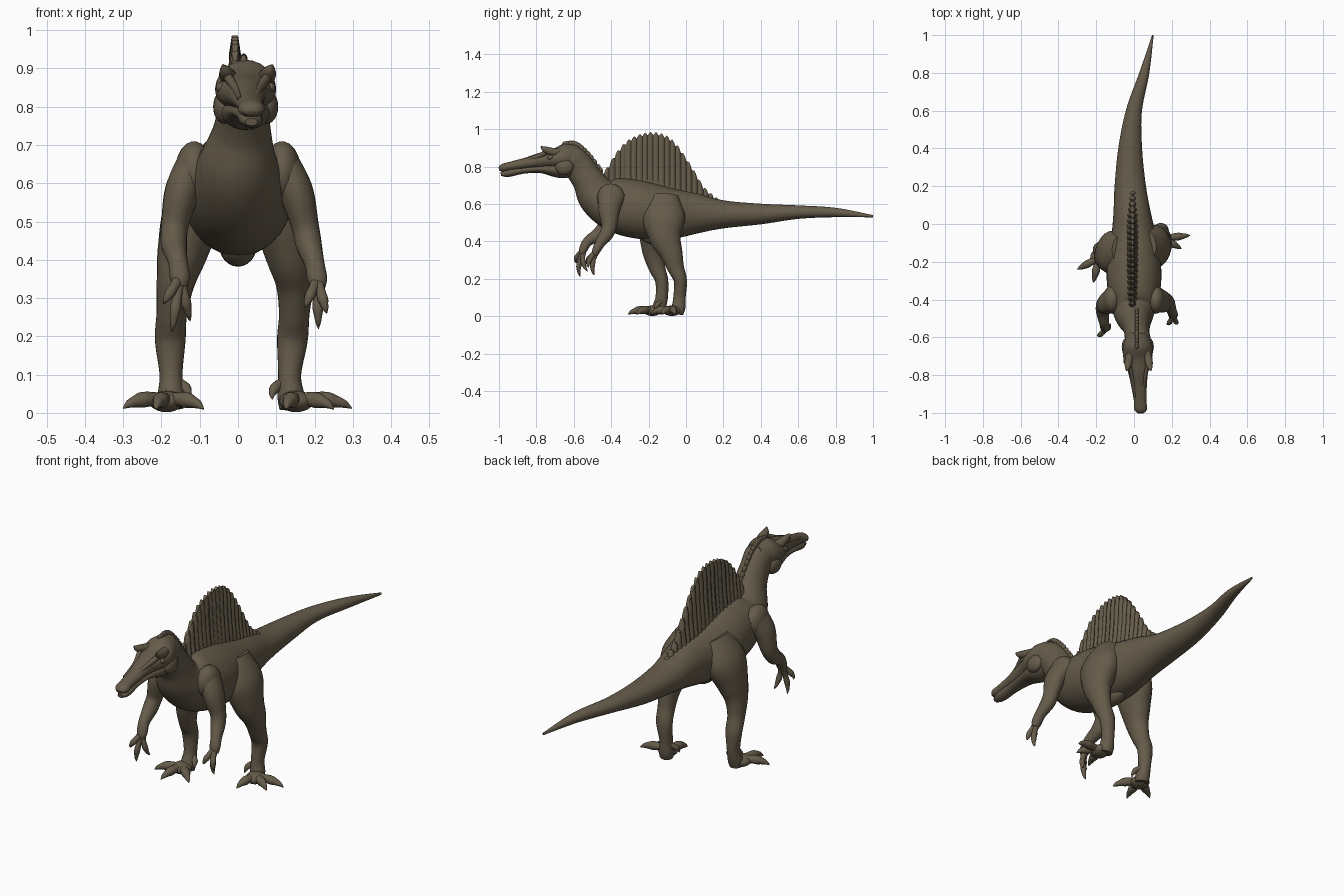
import bpy, bmesh, math
from mathutils import Vector

cube = bpy.data.objects.get("Cube")
if cube:
    bpy.data.objects.remove(cube, do_unlink=True)

hide = bpy.data.materials.new("brown_hide")
hide.use_nodes = True
colour = (0.13, 0.105, 0.068, 1)
hide.diffuse_color = colour
bsdf = next(n for n in hide.node_tree.nodes if n.type == 'BSDF_PRINCIPLED')
bsdf.inputs["Base Color"].default_value = colour
bsdf.inputs["Roughness"].default_value = 0.8


def finish(bm, name, angle=60):
    bmesh.ops.recalc_face_normals(bm, faces=bm.faces)
    mesh = bpy.data.meshes.new(name)
    bm.to_mesh(mesh)
    bm.free()
    mesh.materials.append(hide)
    obj = bpy.data.objects.new(name, mesh)
    bpy.context.collection.objects.link(obj)
    bpy.ops.object.select_all(action='DESELECT')
    obj.select_set(True)
    bpy.context.view_layer.objects.active = obj
    bpy.ops.object.shade_smooth_by_angle(angle=math.radians(angle))
    return obj


def spline(points, steps):
    """Smooth curve through points of any dimension."""
    pts = [points[0]] + list(points) + [points[-1]]
    out = []
    for a, b, c, d in zip(pts, pts[1:], pts[2:], pts[3:]):
        for s in range(steps):
            t = s / steps
            out.append([0.5 * (2 * q + (r - p) * t + (2 * p - 5 * q + 4 * r - u) * t * t
                               + (3 * q - p - 3 * r + u) * t ** 3)
                        for p, q, r, u in zip(a, b, c, d)])
    return out + [list(points[-1])]


def tube(name, stations, sides=24, steps=6):
    """Loft ellipses; a station is x, y, z, half width, half depth."""
    bm = bmesh.new()
    path = spline(stations, steps)
    rings = []
    for i, st in enumerate(path):
        ahead = Vector(path[min(i + 1, len(path) - 1)][:3])
        behind = Vector(path[max(i - 1, 0)][:3])
        t = (ahead - behind).normalized()
        side = (Vector((1, 0, 0)) - t * t.x).normalized()
        up = side.cross(t)
        rw, rh = max(st[3], 0.001), max(st[4], 0.001)
        rings.append([bm.verts.new(Vector(st[:3])
                      + side * rw * math.cos(k * math.tau / sides)
                      + up * rh * math.sin(k * math.tau / sides)) for k in range(sides)])
    for a, b in zip(rings, rings[1:]):
        for k in range(sides):
            n = (k + 1) % sides
            bm.faces.new((a[k], a[n], b[n], b[k]))
    bm.faces.new(rings[0])
    bm.faces.new(rings[-1])
    return finish(bm, name)


def blob(name, centre, radii, tilt=0):
    bm = bmesh.new()
    bmesh.ops.create_uvsphere(bm, u_segments=20, v_segments=12, radius=1)
    obj = finish(bm, name)
    obj.location, obj.scale = centre, radii
    obj.rotation_euler.x = tilt
    return obj


def digit(name, root, tip, r, arch):
    """A knuckled toe or finger ending in a hooked claw."""
    a, b = Vector(root), Vector(tip)
    shape = ((0, 0, 1.1), (0.3, 0.8, 0.9), (0.55, 1, 1), (0.72, 0.9, 0.75),
             (0.87, 0.6, 0.5), (1, 0, 0.08))
    tube(name, [(*(a.lerp(b, f) + Vector(arch) * h), r * s, r * s) for f, h, s in shape],
         sides=12, steps=4)


# Trunk, tail and neck in one sweep
tube("body", [
    (.1, 1, .535, .004, .006), (.055, .8, .555, .026, .025), (0, .6, .557, .042, .036),
    (-.02, .4, .547, .063, .055), (-.02, .2, .545, .083, .075), (-.01, .05, .55, .1, .11),
    (0, -.1, .55, .125, .14), (0, -.25, .57, .145, .155), (0, -.38, .6, .135, .145),
    (0, -.47, .645, .108, .112), (.01, -.525, .73, .078, .085), (.015, -.575, .8, .066, .08),
    (.02, -.62, .84, .068, .075), (.02, -.68, .83, .055, .05)], sides=36)
blob("pelvis_bulge", (0, -.16, .44), (.05, .09, .058))

# Head
tube("upper_jaw", [
    (.02, -.57, .865, .045, .05), (.02, -.64, .85, .077, .073), (.02, -.71, .84, .076, .052),
    (.022, -.78, .832, .054, .042), (.027, -.86, .817, .041, .03), (.033, -.94, .802, .033, .024),
    (.035, -.98, .793, .034, .021), (.035, -1, .787, .018, .01)])
tube("lower_jaw", [
    (.02, -.6, .79, .05, .045), (.02, -.68, .785, .064, .045), (.022, -.78, .788, .044, .022),
    (.027, -.87, .78, .033, .018), (.034, -.95, .766, .03, .021), (.035, -.99, .76, .016, .01)])
for s, label in ((1, "left"), (-1, "right")):
    x = .025 + s * .05
    tube(label + "_brow", [(x - s * .015, -.66, .875, .018, .022), (x, -.71, .878, .022, .022),
                           (x + s * .008, -.755, .893, .016, .016),
                           (x + s * .015, -.775, .908, .003, .004)], sides=12)
    tube(label + "_snout_ridge", [(x, -.75, .875, .012, .014), (x - s * .02, -.82, .845, .01, .012),
                                  (x - s * .03, -.92, .82, .006, .007)], sides=10)
    blob(label + "_eye", (.02 + s * .065, -.725, .85), (.012, .016, .013))
    blob(label + "_cheek", (.02 + s * .055, -.65, .8), (.03, .05, .045))

# Row of small knobs down the nape
nape = spline([(-.645, .918), (-.6, .922), (-.56, .9), (-.51, .848), (-.46, .78)], 3)
for i, (y, z) in enumerate(nape):
    blob("nape_knob_%d" % i, (.015, y, z), (.01, .018, .016), -.8)

# Back sail with scalloped edge and ribs
outline = spline([(-.47, .74), (-.42, .8), (-.37, .88), (-.3, .95), (-.2, .985), (-.11, .97),
                  (-.05, .92), (0, .85), (.05, .77), (.1, .69), (.18, .622)], 16)
ribs, levels = 22, 8
bm = bmesh.new()
loops = []
for y, z in outline:
    f = (y + .47) / .65
    rib = abs(math.sin(math.pi * ribs * f))
    base = .65 - .09 * f
    top = z - .02 * (1 - rib)
    row = []
    for side in (1, -1):
        for k in (range(levels + 1) if side == 1 else range(levels, -1, -1)):
            v = k / levels
            thick = .03 * (1 - v) ** 2 + .007 + .008 * rib * min(1, 3 * v)
            if k == levels:
                thick *= .55
            row.append(bm.verts.new((-.008 + side * thick, y, base + (top - base) * v)))
    loops.append(row)
for a, b in zip(loops, loops[1:]):
    for k in range(len(a)):
        n = (k + 1) % len(a)
        bm.faces.new((a[k], a[n], b[n], b[k]))
bm.faces.new(loops[0])
bm.faces.new(loops[-1])
finish(bm, "back_sail", 45)

# Legs: shared girths, one path for each stride
girth = [(.05, .08), (.077, .115), (.066, .085), (.05, .062), (.04, .045), (.04, .035),
         (.03, .033), (.035, .036), (.032, .03)]
legs = {
    "left": [(.07, -.12, .64), (.11, -.12, .53), (.135, -.11, .42), (.148, -.08, .34),
             (.147, -.055, .26), (.142, -.03, .19), (.135, -.035, .1), (.138, -.04, .045),
             (.14, -.045, .012)],
    "right": [(-.07, -.14, .64), (-.115, -.15, .53), (-.145, -.165, .42), (-.163, -.17, .34),
              (-.173, -.155, .26), (-.177, -.13, .19), (-.175, -.13, .1), (-.175, -.145, .045),
              (-.175, -.15, .012)]}
toes = {
    "left": [(.297, -.06, .012), (.25, -.13, .01), (.125, -.19, .01)],
    "right": [(-.3, -.24, .012), (-.215, -.31, .01), (-.09, -.265, .01)]}
for label, path in legs.items():
    s = 1 if label == "left" else -1
    tube(label + "_leg", [p + g for p, g in zip(path, girth)])
    foot = Vector(path[-1]) + Vector((s * .012, -.03, .018))
    blob(label + "_foot", foot, (.045, .05, .028))
    for i, tip in enumerate(toes[label]):
        digit("%s_toe_%d" % (label, i), foot, tip, .021, (0, 0, .014))
    heel = Vector(path[-3])
    digit(label + "_dewclaw", heel + Vector((-s * .015, 0, -.02)),
          heel + Vector((-s * .045, -.04, -.065)), .014, (-s * .008, 0, .008))

# Arms
arm_girth = [(.045, .07), (.046, .06), (.036, .042), (.034, .037), (.026, .027), (.026, .022),
             (.018, .014)]
arms = {
    "left": [(.11, -.39, .66), (.15, -.41, .58), (.175, -.41, .49), (.185, -.425, .44),
             (.2, -.46, .39), (.207, -.48, .35), (.21, -.485, .325)],
    "right": [(-.11, -.39, .66), (-.145, -.42, .58), (-.165, -.43, .49), (-.167, -.465, .44),
              (-.158, -.525, .4), (-.152, -.55, .355), (-.152, -.555, .33)]}
fingers = {
    "left": [(.21, -.49, .22), (.232, -.52, .26), (.175, -.525, .275)],
    "right": [(-.172, -.565, .212), (-.125, -.525, .24), (-.195, -.585, .285)]}
for label, path in arms.items():
    tube(label + "_arm", [p + g for p, g in zip(path, arm_girth)], sides=20)
    for i, tip in enumerate(fingers[label]):
        palm = Vector(path[-2]).lerp(Vector(tip), .08)
        digit("%s_finger_%d" % (label, i), palm, tip, .014, (0, -.014, 0))
    s = 1 if label == "left" else -1
    blob(label + "_shoulder", (s * .115, -.4, .63), (.05, .075, .08), .3)
